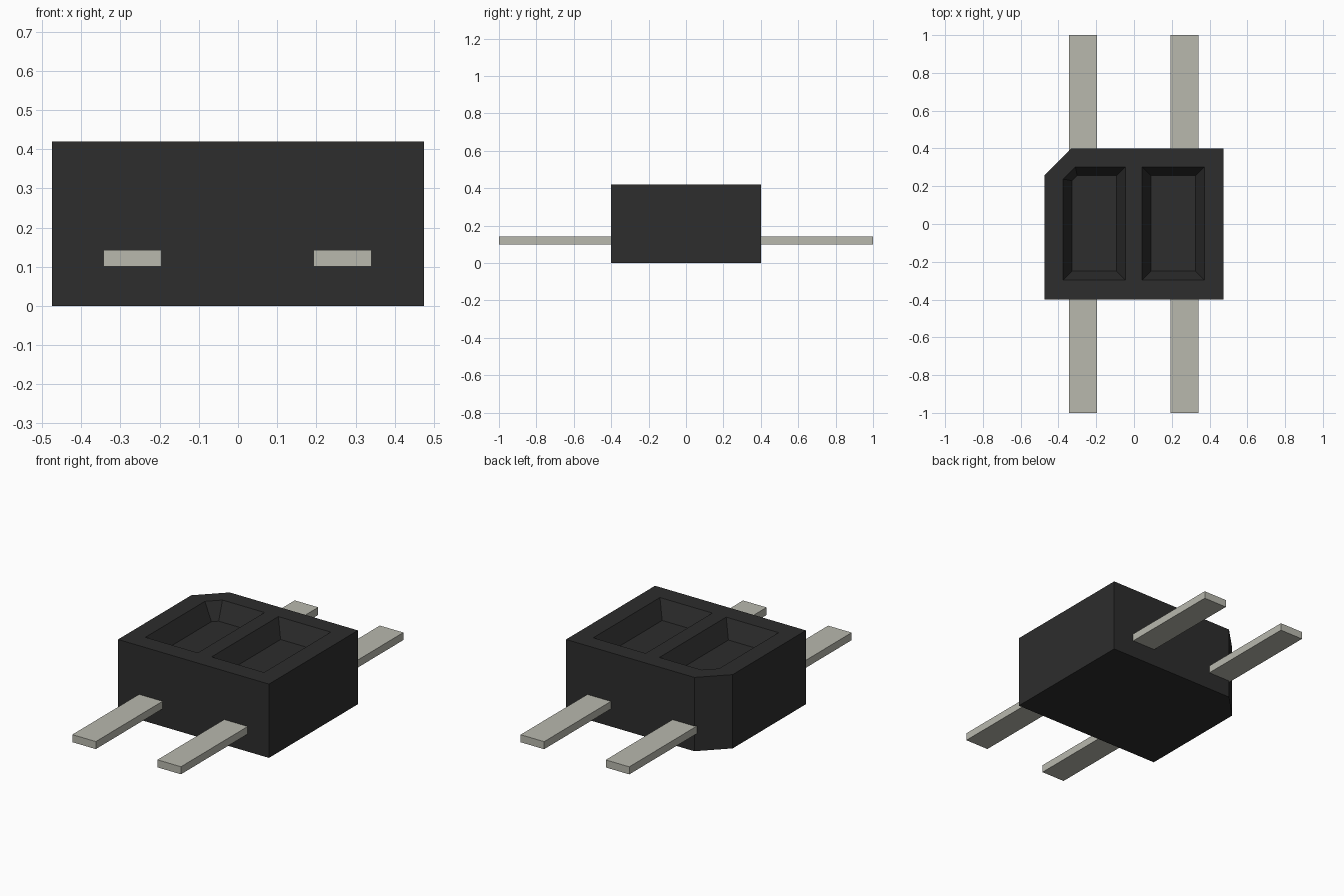
import bpy
import bmesh

if "Cube" in bpy.data.objects:
    bpy.data.objects.remove(bpy.data.objects["Cube"], do_unlink=True)


def material(name, color):
    m = bpy.data.materials.new(name)
    m.use_nodes = True
    m.diffuse_color = color
    m.node_tree.nodes["Principled BSDF"].inputs["Base Color"].default_value = color
    return m


black = material("black plastic", (0.026, 0.026, 0.026, 1))
metal = material("dull metal", (0.48, 0.48, 0.42, 1))


def outline(x0, x1, y0, y1, cut=0):
    """Rectangle whose back right corner may be cut off at 45 degrees."""
    corner = [(x0, y1 - cut), (x0, y1)] if not cut else [(x0 + cut, y1), (x0, y1 - cut)]
    start = [(x0, y0), (x1, y0), (x1, y1)]
    return start + (corner if cut else corner[1:])


def loft(name, lower, upper, z0, z1, mat):
    """Closed solid between two outlines with matching corners."""
    bm = bmesh.new()
    a = [bm.verts.new((x, y, z0)) for x, y in lower]
    b = [bm.verts.new((x, y, z1)) for x, y in upper]
    bm.faces.new(a[::-1])
    bm.faces.new(b)
    n = len(a)
    for i in range(n):
        j = (i + 1) % n
        bm.faces.new((a[i], a[j], b[j], b[i]))
    mesh = bpy.data.meshes.new(name)
    bm.to_mesh(mesh)
    bm.free()
    mesh.materials.append(mat)
    obj = bpy.data.objects.new(name, mesh)
    bpy.context.collection.objects.link(obj)
    return obj


# Housing with one cut corner
HEIGHT, DEPTH, SLOPE = 0.42, 0.1, 0.047
shape = outline(-0.475, 0.475, -0.4, 0.4, 0.142)
housing = loft("housing", shape, shape, 0, HEIGHT, black)


# Tapered recesses in the top; the cutter runs up past the surface
def recess(x0, x1, cut, floor_cut):
    s = SLOPE
    rim = outline(x0, x1, -0.297, 0.303, cut)
    floor = outline(x0 + s, x1 - s, -0.297 + s, 0.303 - s, floor_cut)
    over = 0.5
    above = [(r[0] + (r[0] - f[0]) * over, r[1] + (r[1] - f[1]) * over)
             for r, f in zip(rim, floor)]
    cutter = loft("recess_cutter", floor, above,
                  HEIGHT - DEPTH, HEIGHT + DEPTH * over, black)
    cutter.hide_render = True
    mod = housing.modifiers.new("recess", "BOOLEAN")
    mod.operation = "DIFFERENCE"
    mod.solver = "EXACT"
    mod.object = cutter
    bpy.context.view_layer.objects.active = housing
    bpy.ops.object.modifier_apply(modifier=mod.name)
    bpy.data.objects.remove(cutter, do_unlink=True)


recess(0.042, 0.372, 0, 0)
recess(-0.375, -0.045, 0.065, 0.027)

# Flat leads leaving the front and back of the housing
for side, x in (("right", -0.269), ("left", 0.267)):
    for end, y0, y1 in (("front", -1, -0.39), ("back", 0.39, 1)):
        lead = outline(x - 0.074, x + 0.074, y0, y1)
        loft(f"{end}_{side}_lead", lead, lead, 0.1, 0.143, metal)
